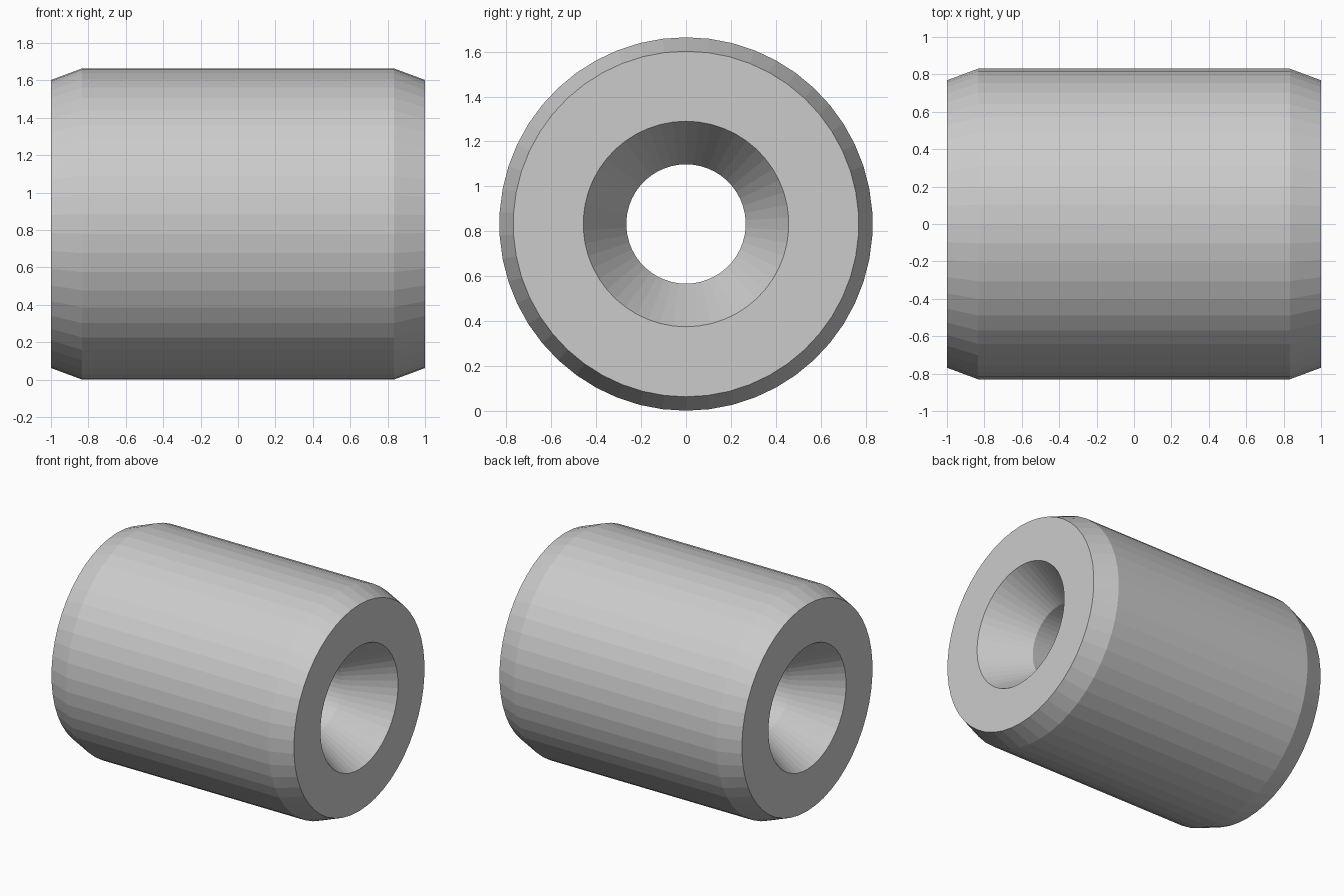
import bpy, bmesh, math

if "Cube" in bpy.data.objects:
    bpy.data.objects.remove(bpy.data.objects["Cube"])

SIDES = 50
R = 0.832

# Closed half-section (position along x, radius): chamfered outside, countersunk bore
half = [(0.67, 0.266), (1.0, 0.458), (1.0, 0.77), (0.833, R)]
profile = half + [(-x, r) for x, r in reversed(half)]

bm = bmesh.new()

# Revolve the section around the x axis, starting at the lowest point
rings = []
for i in range(SIDES):
    a = 2 * math.pi * i / SIDES
    rings.append([bm.verts.new((x, r * math.sin(a), R - r * math.cos(a)))
                  for x, r in profile])
n = len(profile)
for i in range(SIDES):
    a, b = rings[i], rings[(i + 1) % SIDES]
    for j in range(n):
        k = (j + 1) % n
        bm.faces.new((a[j], a[k], b[k], b[j]))
bmesh.ops.recalc_face_normals(bm, faces=bm.faces)

# Flat-shaded spacer sleeve
mesh = bpy.data.meshes.new("countersunk_sleeve")
bm.to_mesh(mesh)
bm.free()
sleeve = bpy.data.objects.new("countersunk_sleeve", mesh)
bpy.context.collection.objects.link(sleeve)
